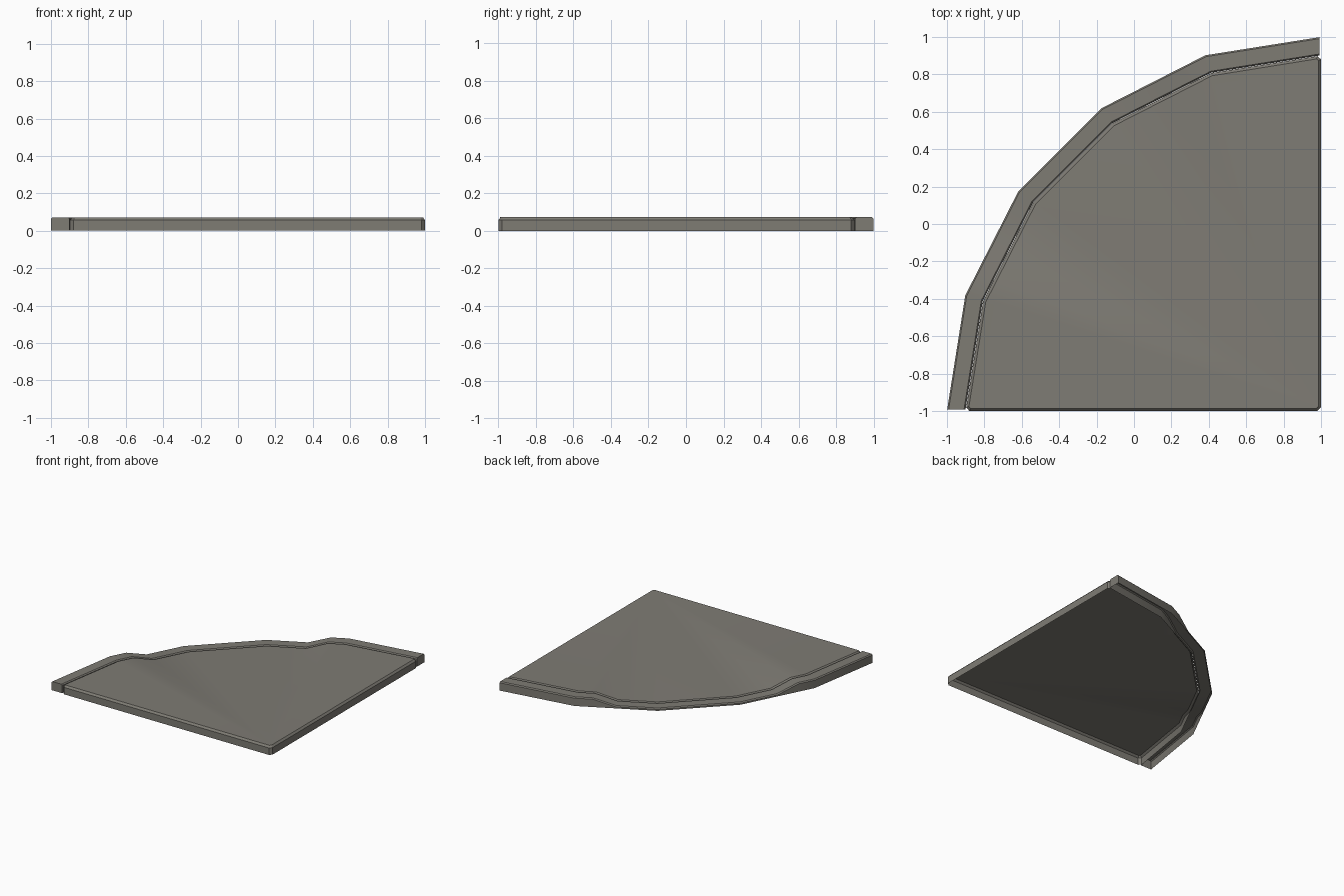
import bpy, bmesh, math
from mathutils import Vector

cube = bpy.data.objects.get("Cube")
if cube:
    bpy.data.objects.remove(cube)

HEIGHT, LOW = 0.072, 0.02      # full and dropped kerb height
CENTRE = Vector((1, -1))       # centre of the quarter circle

mat = bpy.data.materials.new("concrete_grey")
mat.use_nodes = True
GREY = (0.21, 0.2, 0.175, 1)
mat.diffuse_color = GREY
mat.node_tree.nodes["Principled BSDF"].inputs["Base Color"].default_value = GREY


def arc(radius):
    """Faceted quarter arc with ramps: list of (point, top height)."""
    pts = [CENTRE + radius * Vector((-math.cos(a), math.sin(a)))
           for a in (math.radians(18 * k) for k in range(6))]
    ramp = [(0.22, HEIGHT), (0.5, LOW)]
    out = [(pts[0], HEIGHT), (pts[1], HEIGHT)]
    out += [(pts[1].lerp(pts[2], t), z) for t, z in ramp]
    out += [(pts[2], LOW), (pts[3], LOW)]
    out += [(pts[4].lerp(pts[3], t), z) for t, z in reversed(ramp)]
    return out + [(pts[4], HEIGHT), (pts[5], HEIGHT)]


def finish(bm, name):
    mesh = bpy.data.meshes.new(name)
    bm.to_mesh(mesh)
    bm.free()
    mesh.materials.append(mat)
    obj = bpy.data.objects.new(name, mesh)
    bpy.context.collection.objects.link(obj)
    bpy.context.view_layer.objects.active = obj
    obj.select_set(True)
    bpy.ops.object.shade_smooth_by_angle(angle=math.radians(30))
    obj.select_set(False)


# Kerb: a hollow section, open underneath, swept along the arc
KERB_BEVEL = 0.008
bm = bmesh.new()
outer, inner = arc(2.0), arc(1.902)
# Trim both ends slightly short of the slab sides
for line in (outer, inner):
    line[0] = (line[0][0] + Vector((0.001, 0.008)), HEIGHT)
    line[-1] = (line[-1][0] - Vector((0.008, 0.001)), HEIGHT)
rings = []
for (po, z), (pi, _) in zip(outer, inner):
    d = (po - pi).normalized() * KERB_BEVEL
    section = [(po, 0), (po, z - KERB_BEVEL), (po - d, z), (pi + d, z),
               (pi, z - KERB_BEVEL), (pi, 0)]
    rings.append([bm.verts.new((p.x, p.y, h)) for p, h in section])
for a, b in zip(rings, rings[1:]):
    for i in range(len(a) - 1):
        bm.faces.new((a[i], a[i + 1], b[i + 1], b[i]))
bm.faces.new(reversed(rings[0]))
bm.faces.new(rings[-1])
bmesh.ops.recalc_face_normals(bm, faces=bm.faces)
finish(bm, "kerb")

# Pavement slab: clipped corners, walls, chamfer and sloping fan top, open underneath
CLIP = 0.02
SLAB_BEVEL = 0.015
edge = arc(1.9)
first, last = edge[0][0], edge[-1][0]
outline = [(CENTRE + Vector((0, CLIP)), HEIGHT), (CENTRE + Vector((-CLIP, 0)), HEIGHT),
           (first + Vector((CLIP, 0)), HEIGHT), (first + Vector((0.003, CLIP)), HEIGHT)]
outline += edge[1:-1]
outline += [(last + Vector((-CLIP, -0.003)), HEIGHT), (last + Vector((0, -CLIP)), HEIGHT)]

bm = bmesh.new()
base = [bm.verts.new((p.x, p.y, 0)) for p, z in outline]
wall = [bm.verts.new((p.x, p.y, z - SLAB_BEVEL)) for p, z in outline]
rim = []
n = len(outline)
for i, (p, z) in enumerate(outline):
    # Move each rim point inwards along the mitre of its two sides
    before = (p - outline[i - 1][0]).normalized()
    after = (outline[(i + 1) % n][0] - p).normalized()
    side = before + after
    inward = Vector((side.y, -side.x)).normalized() * SLAB_BEVEL
    rim.append(bm.verts.new((p.x + inward.x, p.y + inward.y, z)))
for low, high in ((base, wall), (wall, rim)):
    for i in range(n):
        j = (i + 1) % n
        bm.faces.new((low[i], high[i], high[j], low[j]))
for i in range(1, n - 1):
    bm.faces.new((rim[0], rim[i + 1], rim[i]))
finish(bm, "pavement_slab")
